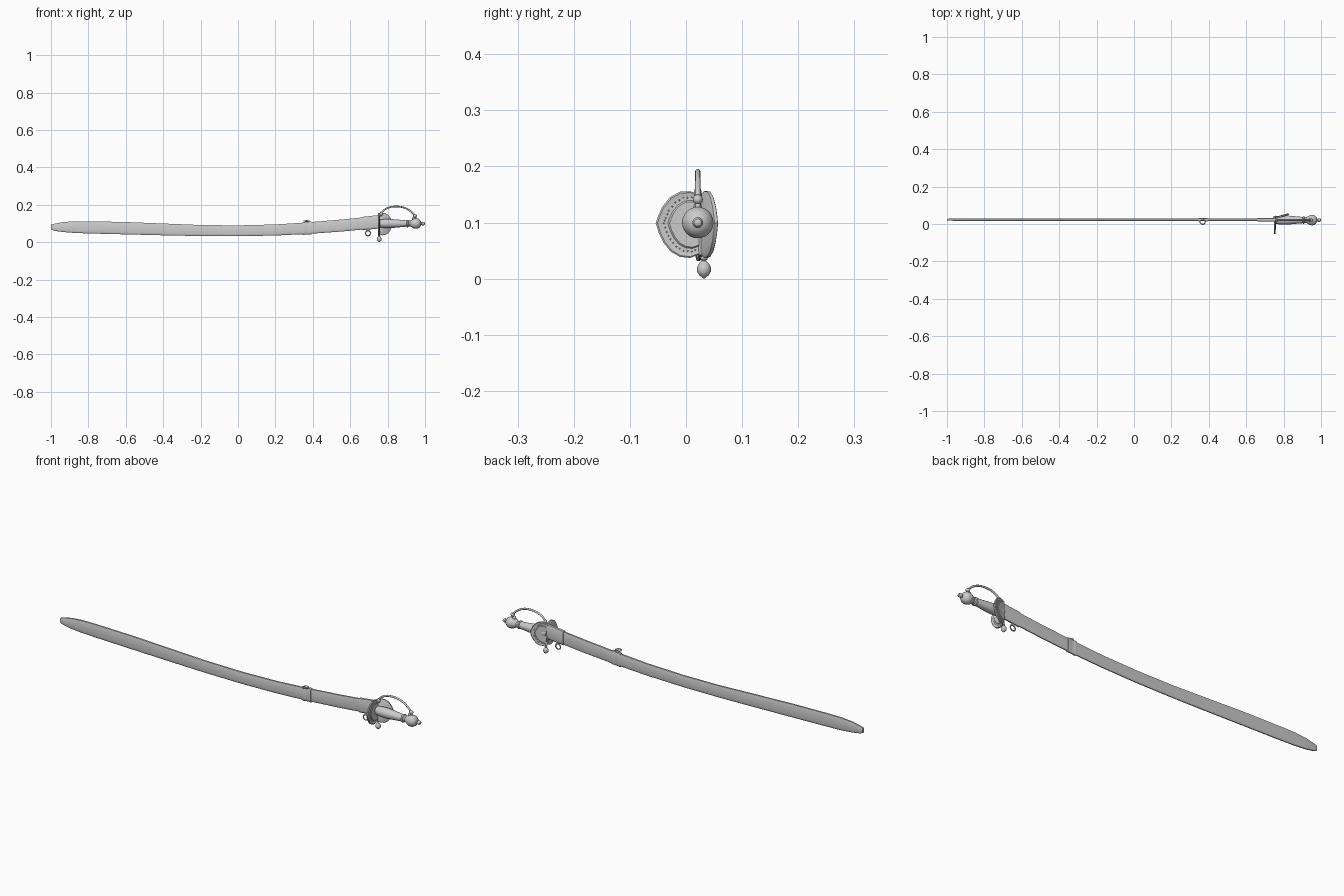
import bpy, bmesh, math
from mathutils import Vector, Matrix

if "Cube" in bpy.data.objects:
    bpy.data.objects.remove(bpy.data.objects["Cube"])

YC = 0.023  # centre plane of blade and hilt


def finish(name, bm, smooth=True):
    bmesh.ops.recalc_face_normals(bm, faces=bm.faces)
    me = bpy.data.meshes.new(name)
    bm.to_mesh(me)
    bm.free()
    ob = bpy.data.objects.new(name, me)
    bpy.context.collection.objects.link(ob)
    if smooth:
        bpy.ops.object.select_all(action='DESELECT')
        ob.select_set(True)
        bpy.context.view_layer.objects.active = ob
        bpy.ops.object.shade_smooth_by_angle(angle=math.radians(35))
    return ob


def loft(name, rings):
    bm = bmesh.new()
    vs = [[bm.verts.new(p) for p in r] for r in rings]
    n = len(rings[0])
    for a, b in zip(vs, vs[1:]):
        for i in range(n):
            bm.faces.new((a[i], a[(i + 1) % n], b[(i + 1) % n], b[i]))
    bm.faces.new(vs[0])
    bm.faces.new(vs[-1])
    return finish(name, bm)


def lathe(name, prof, origin, axis, n=24):
    # prof: (distance along axis, radius)
    q = Vector(axis).to_track_quat('Z', 'Y')
    return loft(name, [[Vector(origin) + q @ Vector((r * math.cos(t), r * math.sin(t), d))
                        for t in [2 * math.pi * i / n for i in range(n)]] for d, r in prof])


def torus(name, c, R, r, axis):
    q = Vector(axis).to_track_quat('Z', 'Y')
    bm = bmesh.new()
    N, M = 24, 8
    g = []
    for i in range(N):
        a = 2 * math.pi * i / N
        g.append([bm.verts.new(Vector(c) + q @ Vector((
            (R + r * math.cos(b)) * math.cos(a), (R + r * math.cos(b)) * math.sin(a), r * math.sin(b))))
            for b in [2 * math.pi * j / M for j in range(M)]])
    for i in range(N):
        for j in range(M):
            k, l = (i + 1) % N, (j + 1) % M
            bm.faces.new((g[i][j], g[k][j], g[k][l], g[i][l]))
    return finish(name, bm)


def ball(name, c, s):
    bm = bmesh.new()
    bmesh.ops.create_uvsphere(bm, u_segments=20, v_segments=12, radius=1,
                              matrix=Matrix.Translation(c) @ Matrix.Diagonal((*s, 1)))
    return finish(name, bm)


# scabbard edges: x, lower z, upper z
EDGE = [(-1, .069, .093), (-.985, .062, .098), (-.94, .055, .107), (-.88, .05, .112),
        (-.8, .047, .112), (-.6, .042, .108), (-.4, .037, .100), (-.2, .033, .092),
        (0, .032, .090), (.2, .036, .095), (.37, .044, .106), (.55, .057, .121),
        (.68, .069, .134), (.75, .076, .142)]


def edges(x):
    for a, b in zip(EDGE, EDGE[1:]):
        if x <= b[0] + 1e-6:
            t = (x - a[0]) / (b[0] - a[0])
            return a[1] + t * (b[1] - a[1]), a[2] + t * (b[2] - a[2])
    return EDGE[-1][1:]


def section(x, half, grow=0.0):
    lo, hi = edges(x)
    lo, hi = lo - grow, hi + grow
    h = hi - lo
    half *= min(1, .75 + (x + 1) * 4)
    p = [(.35, 0), (.8, .06), (1, .17), (1, .92), (.7, 1)]
    return [(x, YC + s * half, lo + k * h) for s, k in p] + \
           [(x, YC - s * half, lo + k * h) for s, k in reversed(p)]


loft("scabbard", [section(e[0], .0065) for e in EDGE])
loft("scabbard_throat", [section(x, .0085, .003) for x in (.66, .664, .7, .748)])
loft("scabbard_band", [section(x, h, g) for x, h, g in
     [(.345, .0085, .003), (.352, .0095, .004), (.358, .008, .0025),
      (.38, .008, .0025), (.386, .0095, .004), (.393, .0085, .003)]])

# hanging rings and their lugs
torus("throat_ring", (.695, YC - .002, .048), .0135, .003, (0, 1, 0))
ball("throat_ring_lug", (.695, YC - .002, .065), (.008, .005, .006))
torus("band_ring", (.367, .012, .114), .0135, .003, (0, 0, 1))
ball("band_ring_lug", (.367, YC, .112), (.011, .005, .006))

# shell guard: one flat leaf, one folded leaf, with raised field and beads
LEAF = [(0, .150), (.016, .156), (.034, .155), (.052, .145), (.066, .127), (.073, .111),
        (.077, .099), (.071, .080), (.063, .064), (.050, .048), (.034, .039), (.016, .037), (0, .043)]


def guard_leaf(name, hinge, ang):
    M = Matrix.Translation(hinge) @ Matrix.Rotation(ang, 4, 'Z')

    def ring(x, s):
        return [M @ Vector((x, -d * s, (z - .097) * s)) for d, z in LEAF]
    loft(name, [ring(-.0045, .96), ring(-.003, 1), ring(.003, 1), ring(.0045, .96),
                ring(.0035, .90), ring(.0035, .72), ring(.006, .68)])
    bm = bmesh.new()
    for (d, z), (d2, z2) in zip(LEAF[1:], LEAF[2:]):
        for t in (0, .5):
            p = M @ Vector((.0035, -(d + t * (d2 - d)) * .81, (z + t * (z2 - z) - .097) * .81))
            bmesh.ops.create_icosphere(bm, subdivisions=1, radius=.0015, matrix=Matrix.Translation(p))
    finish(name + "_beads", bm)


guard_leaf("flat_guard_leaf", (.752, YC, .097), 0)
guard_leaf("folded_guard_leaf", (.754, .030, .097), math.radians(180 - 72))
lathe("guard_hinge", [(0, .005), (.11, .005)], (.753, .027, .042), (0, 0, 1), 12)

# downward quillon with egg finial
lathe("quillon", [(-.05, .005), (0, .004), (.006, .0065), (.009, .004), (.014, .009), (.021, .0125),
                  (.028, .0125), (.035, .0085), (.038, .004), (.041, .001)],
      (.755, .032, .041), (0, 0, -1), 20)

# grip and pommel share one axis
O = (0, YC - .002, .1)
X = (1, 0, 0)
lathe("grip", [(.752, .018), (.765, .021), (.785, .024), (.81, .0245), (.84, .0225),
               (.87, .0195), (.905, .0165)], O, X)
lathe("grip_ferrule", [(.9, .017), (.903, .02), (.909, .02), (.912, .016), (.922, .0145)], O, X)
lathe("pommel", [(.918, .014), (.926, .018), (.936, .024), (.946, .0275), (.955, .028), (.964, .0255),
                 (.972, .020), (.977, .013), (.979, .007), (.982, .007), (.985, .0095),
                 (.993, .0095), (.998, .0065), (1, .002)], O, X)

# knuckle bow
cu = bpy.data.curves.new("knuckle_bow", 'CURVE')
cu.dimensions = '3D'
cu.bevel_depth = .0048
cu.bevel_resolution = 3
cu.use_fill_caps = True
sp = cu.splines.new('BEZIER')
BOW = [(.752, .132), (.768, .160), (.80, .183), (.845, .191), (.89, .184), (.925, .164), (.945, .142), (.952, .118)]
sp.bezier_points.add(len(BOW) - 1)
for bp, (x, z) in zip(sp.bezier_points, BOW):
    bp.co = (x, YC - .002, z)
    bp.handle_left_type = bp.handle_right_type = 'AUTO'
bow = bpy.data.objects.new("knuckle_bow", cu)
bpy.context.collection.objects.link(bow)

# bow ornaments
ball("bow_knob", (.946, YC - .002, .141), (.011, .009, .009))
ball("bow_foot", (.938, YC - .002, .127), (.008, .008, .008))
ball("bow_root_knob", (.766, YC - .002, .152), (.008, .007, .012))
